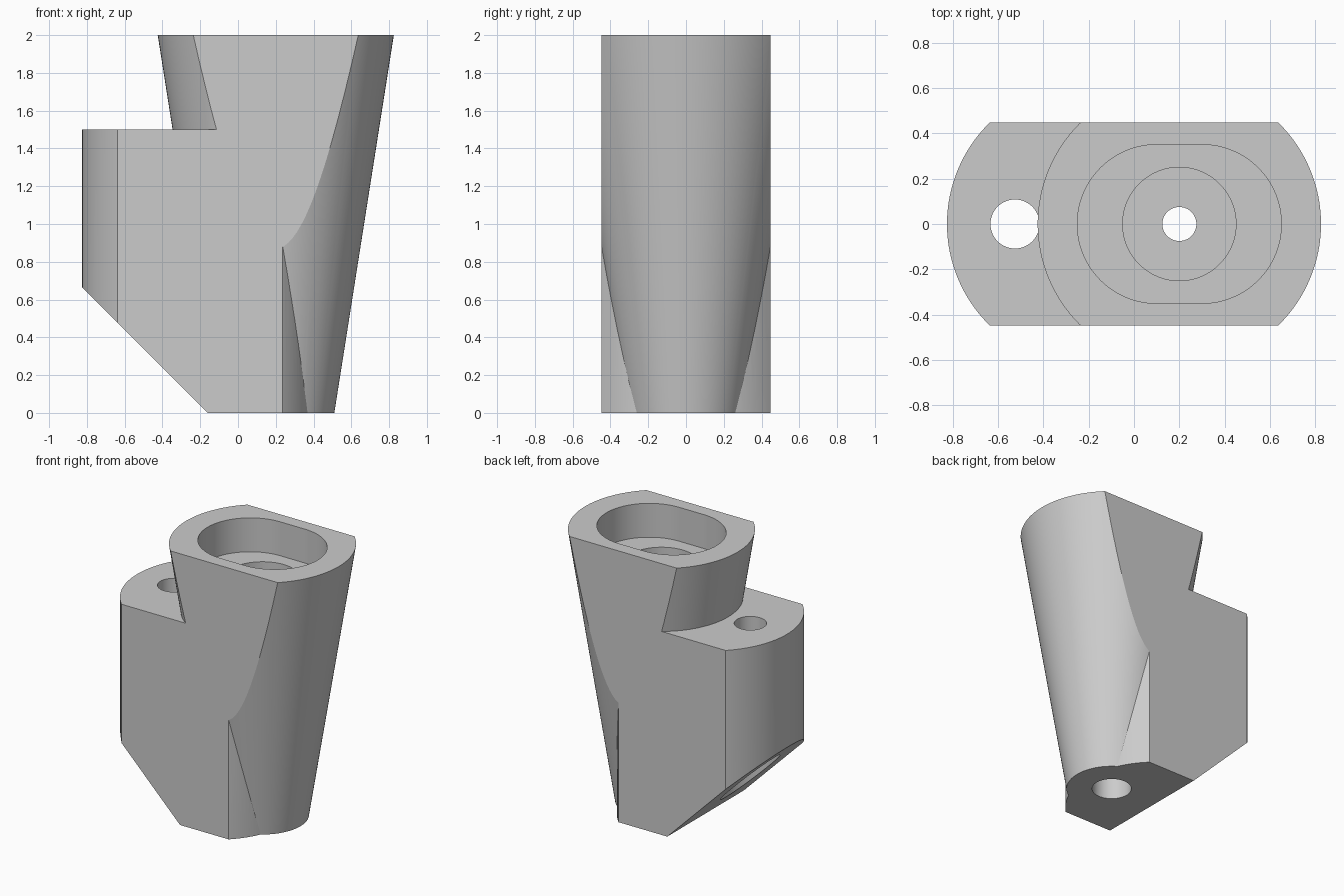
import bpy, bmesh, math

cube = bpy.data.objects.get("Cube")
if cube:
    bpy.data.objects.remove(cube, do_unlink=True)

SEGMENTS = 128
POST_X = 0.2        # axis of the tapered post
BLOCK_X = -0.2      # axis of the rounded block
SCREW_X = -0.525    # axis of the mounting screw hole
HALF_DEPTH = 0.447

grey = bpy.data.materials.new("plain_grey")
grey.use_nodes = True
colour = (0.6, 0.6, 0.6, 1)
grey.diffuse_color = colour
grey.node_tree.nodes["Principled BSDF"].inputs["Base Color"].default_value = colour


def new_object(name, bm):
    bmesh.ops.recalc_face_normals(bm, faces=bm.faces[:])
    mesh = bpy.data.meshes.new(name)
    bm.to_mesh(mesh)
    bm.free()
    mesh.materials.append(grey)
    obj = bpy.data.objects.new(name, mesh)
    bpy.context.collection.objects.link(obj)
    return obj


def round_part(name, x, z0, z1, r0, r1=None):
    """Upright cylinder or cone."""
    bm = bmesh.new()
    geo = bmesh.ops.create_cone(bm, cap_ends=True, segments=SEGMENTS, radius1=r0,
                                radius2=r1 or r0, depth=z1 - z0)
    bmesh.ops.translate(bm, verts=geo["verts"], vec=(x, 0, (z0 + z1) / 2))
    return new_object(name, bm)


def prism(name, points, sweep):
    """Closed outline swept along a vector."""
    bm = bmesh.new()
    face = bm.faces.new([bm.verts.new(p) for p in points])
    out = bmesh.ops.extrude_face_region(bm, geom=[face])
    verts = [v for v in out["geom"] if isinstance(v, bmesh.types.BMVert)]
    bmesh.ops.translate(bm, verts=verts, vec=sweep)
    return new_object(name, bm)


def combine(target, tool, operation):
    """Apply one boolean and discard the tool."""
    tool.hide_render = True
    mod = target.modifiers.new(operation.lower(), "BOOLEAN")
    mod.operation = operation
    mod.solver = "EXACT"
    mod.object = tool
    graph = bpy.context.evaluated_depsgraph_get()
    mesh = bpy.data.meshes.new_from_object(target.evaluated_get(graph))
    target.modifiers.clear()
    target.data = mesh
    bpy.data.objects.remove(tool, do_unlink=True)


# Rounded block joined to the tapered post
body = round_part("angled_mount_body", BLOCK_X, -0.1, 1.5, 0.625)
post = round_part("tapered_post", POST_X, -0.2, 2.2, 0.2785, 0.6565)
combine(body, post, "UNION")

# Flat front, back, top and base
outline = [(sx, sy * HALF_DEPTH, 0) for sx, sy in ((-1, -1), (1, -1), (1, 1), (-1, 1))]
combine(body, prism("trim_box", outline, (0, 0, 2)), "INTERSECT")

# Sloped underside of the block
wedge = [(-0.16, -1, 0), (-1.16, -1, 1), (-1.16, -1, -0.4), (0.24, -1, -0.4)]
combine(body, prism("underside_wedge", wedge, (0, 2, 0)), "DIFFERENCE")

# Oblong pocket in the top of the post
half = SEGMENTS // 2
oblong = []
for side in (1, -1):
    for i in range(half + 1):
        a = -math.pi / 2 + math.pi * i / half
        oblong.append((POST_X + side * (0.1 + 0.35 * math.cos(a)),
                       side * 0.35 * math.sin(a), 1.75))
combine(body, prism("oblong_pocket", oblong, (0, 0, 0.5)), "DIFFERENCE")

# Stepped bores: post bore, centre hole, base recess, screw hole, screw recess
for name, x, z0, z1, r in (
        ("post_bore", POST_X, 0.6, 1.9, 0.25),
        ("centre_hole", POST_X, -0.2, 1.0, 0.075),
        ("base_recess", POST_X, -0.2, 0.3, 0.135),
        ("screw_hole", SCREW_X, -0.2, 1.6, 0.108),
        ("screw_recess", SCREW_X, -0.2, 0.9, 0.2)):
    combine(body, round_part(name, x, z0, z1, r), "DIFFERENCE")

# Smooth curved walls, flat planes and crisp edges
bm = bmesh.new()
bm.from_mesh(body.data)
bmesh.ops.remove_doubles(bm, verts=bm.verts[:], dist=0.0001)
bm.normal_update()
for f in bm.faces:
    n = f.normal
    f.smooth = abs(n.z) < 0.5 and not (abs(n.y) > 0.9999 and abs(f.calc_center_median().y) > 0.44)
    f.material_index = 0
for e in bm.edges:
    e.smooth = len(e.link_faces) == 2 and e.calc_face_angle(0) < math.radians(25)
bm.to_mesh(body.data)
bm.free()
